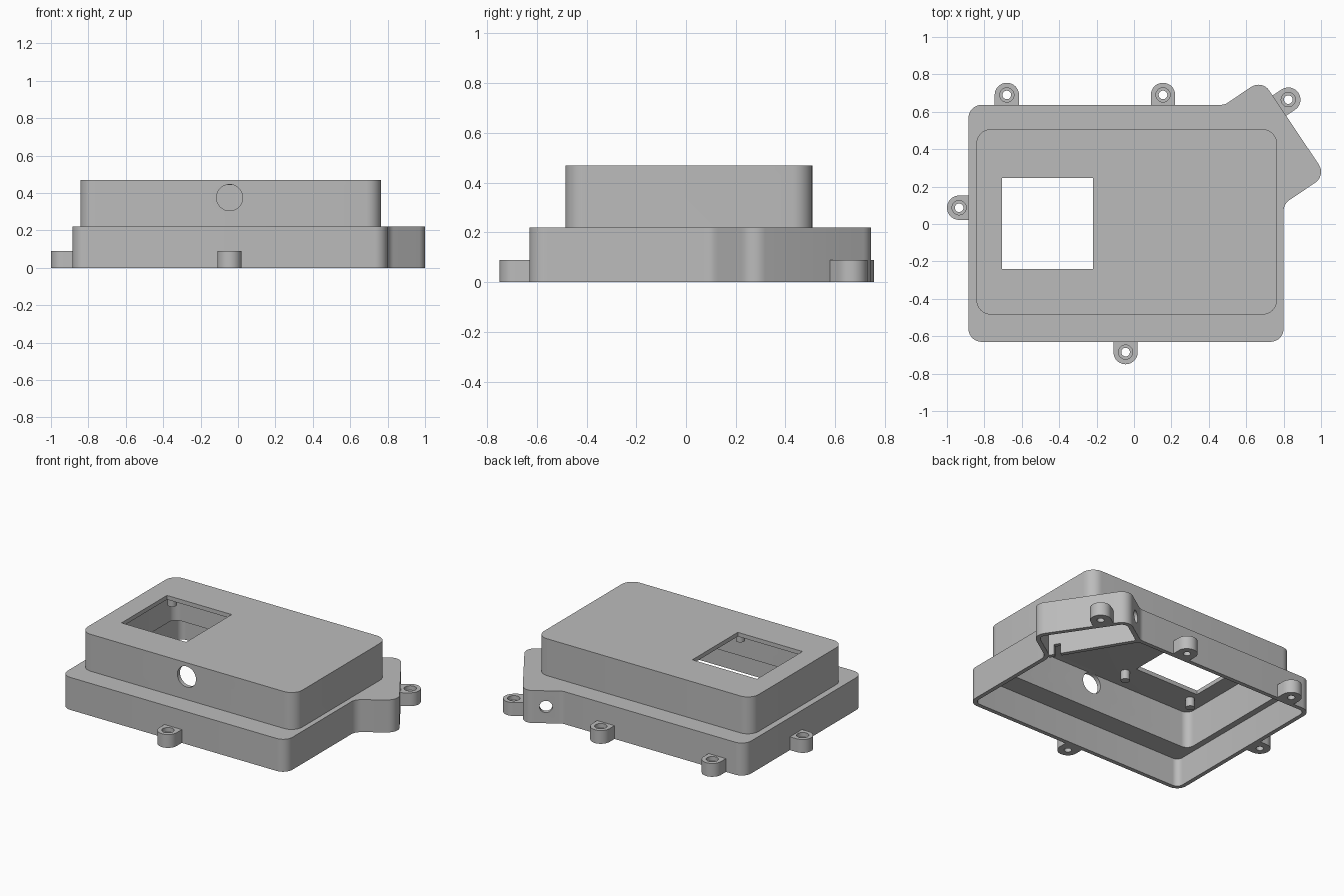
import bpy, bmesh, math
from mathutils import Vector, Matrix

cube = bpy.data.objects.get("Cube")
if cube:
    bpy.data.objects.remove(cube)

WALL = 0.028
grey = bpy.data.materials.new("plain grey")
grey.use_nodes = True
grey.diffuse_color = (0.5, 0.5, 0.5, 1)
grey.node_tree.nodes["Principled BSDF"].inputs["Base Color"].default_value = (0.5, 0.5, 0.5, 1)


def rounded(points, radius, inset=0.0, steps=8):
    """Counter-clockwise outline with filleted corners, optionally inset."""
    pts = [Vector(p) for p in points]
    out = []
    for i, p in enumerate(pts):
        a = (p - pts[i - 1]).normalized()
        b = (pts[(i + 1) % len(pts)] - p).normalized()
        na, nb = Vector((-a.y, a.x)), Vector((-b.y, b.x))
        miter = (na + nb) / (1 + na.dot(nb))
        turn = math.atan2(a.x * b.y - a.y * b.x, a.dot(b))
        side = 1 if turn > 0 else -1
        r = radius - side * inset
        centre = p + miter * (inset + side * r)
        start = -na * side * r
        for k in range(steps + 1):
            out.append(centre + Matrix.Rotation(turn * k / steps, 2) @ start)
    return out


def new_object(name, bm):
    bmesh.ops.recalc_face_normals(bm, faces=bm.faces)
    mesh = bpy.data.meshes.new(name)
    bm.to_mesh(mesh)
    bm.free()
    mesh.materials.append(grey)
    obj = bpy.data.objects.new(name, mesh)
    bpy.context.collection.objects.link(obj)
    return obj


def prism(name, outline, z0, z1):
    bm = bmesh.new()
    base = bm.faces.new([bm.verts.new((p[0], p[1], z0)) for p in outline])
    top = bmesh.ops.extrude_face_region(bm, geom=[base])["geom"]
    bmesh.ops.translate(bm, vec=(0, 0, z1 - z0),
                        verts=[v for v in top if isinstance(v, bmesh.types.BMVert)])
    return new_object(name, bm)


def rod(name, centre, radius, length, axis=(0, 0, 1)):
    bm = bmesh.new()
    turn = Vector((0, 0, 1)).rotation_difference(Vector(axis)).to_matrix().to_4x4()
    bmesh.ops.create_cone(bm, cap_ends=True, segments=40, radius1=radius, radius2=radius,
                          depth=length, matrix=Matrix.Translation(centre) @ turn)
    return new_object(name, bm)


def combine(obj, other, operation):
    mod = obj.modifiers.new(operation, "BOOLEAN")
    mod.operation, mod.object, mod.solver = operation, other, "EXACT"
    bpy.context.view_layer.update()
    result = bpy.data.meshes.new_from_object(
        obj.evaluated_get(bpy.context.evaluated_depsgraph_get()))
    obj.modifiers.clear()
    obj.data = result
    bpy.data.objects.remove(other)


def box_outline(x0, x1, y0, y1):
    return [(x0, y0), (x1, y0), (x1, y1), (x0, y1)]


def strip(a, b, width):
    a, b = Vector(a), Vector(b)
    d = (b - a).normalized()
    n = Vector((-d.y, d.x)) * width / 2
    return [a - n, b - n, b + n, a + n]


# Outlines: wide lower tier with an angled corner bulge, narrower upper tier
lower = [(-0.885, -0.63), (0.8, -0.63), (0.8, 0.107), (1.027, 0.26),
         (0.684, 0.772), (0.484, 0.637), (-0.885, 0.637)]
upper = box_outline(-0.843, 0.765, -0.485, 0.508)

# Hollow two-tier housing, open underneath
housing = prism("housing", rounded(lower, 0.07), 0, 0.22)
combine(housing, prism("tier", rounded(upper, 0.08), 0.1, 0.47), "UNION")
combine(housing, prism("cut", rounded(lower, 0.07, WALL), -0.1, 0.22 - WALL), "DIFFERENCE")
combine(housing, prism("cut", rounded(upper, 0.08, WALL), 0.1, 0.47 - WALL), "DIFFERENCE")

# Display window, front round port and cable hole in the bulge
combine(housing, prism("cut", box_outline(-0.705, -0.22, -0.24, 0.247), 0.4, 0.6), "DIFFERENCE")
combine(housing, rod("cut", (-0.045, -0.485, 0.375), 0.07, 0.12, (0, 1, 0)), "DIFFERENCE")
combine(housing, rod("cut", (0.565, 0.692, 0.112), 0.04, 0.12, (-0.56, 0.83, 0)), "DIFFERENCE")

# Partition between the bulge and the main chamber, notched at one end
start, end = Vector((0.785, 0.118)), Vector((0.48, 0.623))
partition = prism("partition", strip(start, end, WALL), 0, 0.2)
combine(partition, prism("cut", strip(start.lerp(end, 0.07), start.lerp(end, 0.14), 0.1),
                         -0.1, 0.07), "DIFFERENCE")
partition_top = prism("partition_top", strip(start.lerp(end, 0.13), start.lerp(end, 0.74), WALL),
                      0.19, 0.45)

# Pegs hanging from the roof around the window
pegs = [rod("roof_peg", (x, y, 0.415), 0.028, 0.07)
        for x in (-0.71, -0.19) for y in (-0.31, 0.31)]

# Screw lugs: (centre, direction towards the wall)
lugs = []
for name, centre, aim in (("back_right_lug", (-0.68, 0.69), (0, -1)),
                          ("back_middle_lug", (0.155, 0.69), (0, -1)),
                          ("bulge_lug", (0.825, 0.665), (-0.83, -0.557)),
                          ("right_lug", (-0.935, 0.087), (1, 0)),
                          ("front_lug", (-0.045, -0.685), (0, 1))):
    c, d = Vector(centre), Vector(aim).normalized()
    n = Vector((-d.y, d.x))
    outline = [c + 0.065 * (n * math.cos(t) - d * math.sin(t))
               for t in (math.pi * k / 20 for k in range(21))]
    outline += [c - n * 0.065 + d * 0.07, c + n * 0.065 + d * 0.07]
    lug = prism(name, outline, 0, 0.09)
    combine(lug, rod("cut", (c.x, c.y, 0.05), 0.023, 0.2), "DIFFERENCE")
    combine(lug, rod("cut", (c.x, c.y, 0.11), 0.038, 0.1), "DIFFERENCE")
    lugs.append(lug)

# Smooth fillets, crisp edges
bpy.ops.object.select_all(action="DESELECT")
for obj in [housing, partition, partition_top] + pegs + lugs:
    obj.select_set(True)
bpy.context.view_layer.objects.active = housing
bpy.ops.object.shade_smooth_by_angle(angle=math.radians(30))
